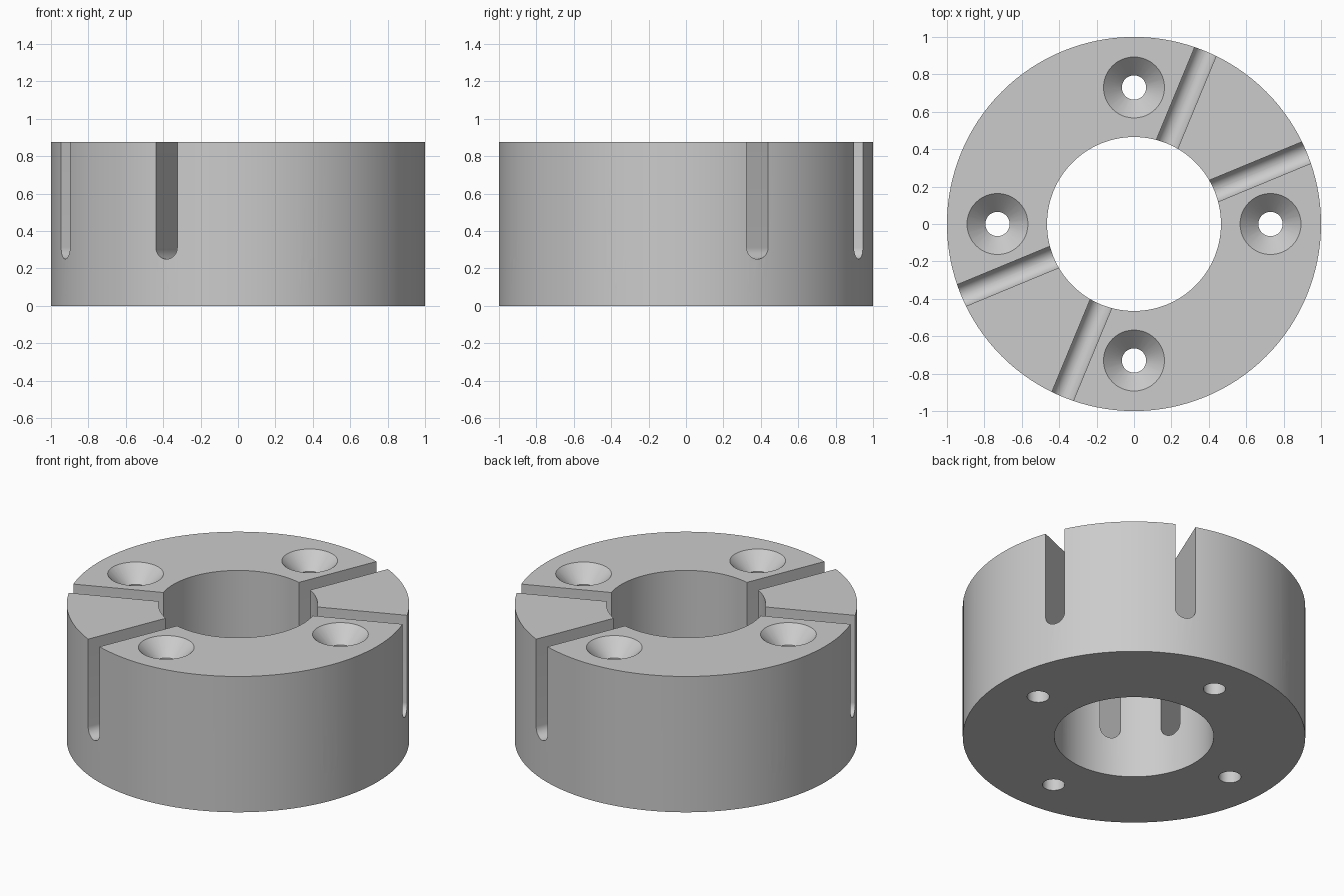
import bpy, bmesh
from math import pi, cos, sin, radians
from mathutils import Matrix

cube = bpy.data.objects.get("Cube")
if cube:
    bpy.data.objects.remove(cube, do_unlink=True)

HEIGHT = 0.875
OUTER, BORE = 1.0, 0.465
SLOT_HALF, SLOT_FLOOR = 0.062, 0.25
HOLE_POS, HOLE, SINK = 0.73, 0.065, 0.163

grey = bpy.data.materials.new("plain grey")
grey.use_nodes = True
colour = (0.6, 0.6, 0.6, 1)
grey.diffuse_color = colour
grey.node_tree.nodes["Principled BSDF"].inputs["Base Color"].default_value = colour


def finish(name, bm):
    bmesh.ops.recalc_face_normals(bm, faces=bm.faces)
    mesh = bpy.data.meshes.new(name)
    bm.to_mesh(mesh)
    bm.free()
    mesh.materials.append(grey)
    obj = bpy.data.objects.new(name, mesh)
    bpy.context.collection.objects.link(obj)
    return obj


def turned(name, profile, sides, closed=False):
    """Revolve (radius, z) points around z; open profiles get end caps."""
    bm = bmesh.new()
    rings = [[bm.verts.new((r * cos(2 * pi * i / sides), r * sin(2 * pi * i / sides), z))
              for i in range(sides)] for r, z in profile]
    pairs = list(zip(rings, rings[1:]))
    if closed:
        pairs.append((rings[-1], rings[0]))
    else:
        bm.faces.new(rings[0])
        bm.faces.new(rings[-1])
    for a, b in pairs:
        for i in range(sides):
            j = (i + 1) % sides
            bm.faces.new((a[i], a[j], b[j], b[i]))
    return finish(name, bm)


def slot_cutter(angle):
    """Round-bottomed bar that crosses the whole ring."""
    bm = bmesh.new()
    centre = SLOT_FLOOR + SLOT_HALF
    outline = [(SLOT_HALF * cos(pi + pi * i / 20), centre + SLOT_HALF * sin(pi + pi * i / 20))
               for i in range(21)]
    outline += [(SLOT_HALF, HEIGHT + 0.2), (-SLOT_HALF, HEIGHT + 0.2)]
    face = bm.faces.new([bm.verts.new((-1.2, y, z)) for y, z in outline])
    ext = bmesh.ops.extrude_face_region(bm, geom=[face])
    bmesh.ops.translate(bm, vec=(2.4, 0, 0),
                        verts=[v for v in ext["geom"] if isinstance(v, bmesh.types.BMVert)])
    bm.transform(Matrix.Rotation(angle, 4, "Z"))
    return finish("slot_cutter", bm)


def screw_cutter(angle):
    """Through hole with a countersunk mouth."""
    rise = 0.05
    depth = SINK - HOLE
    obj = turned("screw_cutter", [(HOLE, -0.1), (HOLE, HEIGHT - depth),
                                  (SINK + rise, HEIGHT + rise)], 48)
    obj.data.transform(Matrix.Translation((HOLE_POS * cos(angle), HOLE_POS * sin(angle), 0)))
    return obj


# Ring body with central bore
ring = turned("slotted_ring", [(BORE, 0), (OUTER, 0), (OUTER, HEIGHT), (BORE, HEIGHT)],
              128, closed=True)

# Four crossing slots and four countersunk holes
cutters = [slot_cutter(radians(22.5 + 45 * k)) for k in range(4)]
cutters += [screw_cutter(k * pi / 2) for k in range(4)]
bpy.ops.object.select_all(action="DESELECT")
bpy.context.view_layer.objects.active = ring
ring.select_set(True)
for cutter in cutters:
    cutter.hide_render = True
    cut = ring.modifiers.new("cut", "BOOLEAN")
    cut.operation = "DIFFERENCE"
    cut.solver = "EXACT"
    cut.object = cutter
    bpy.ops.object.modifier_apply(modifier=cut.name)
    bpy.data.objects.remove(cutter, do_unlink=True)

bpy.ops.object.shade_smooth_by_angle(angle=radians(30))
